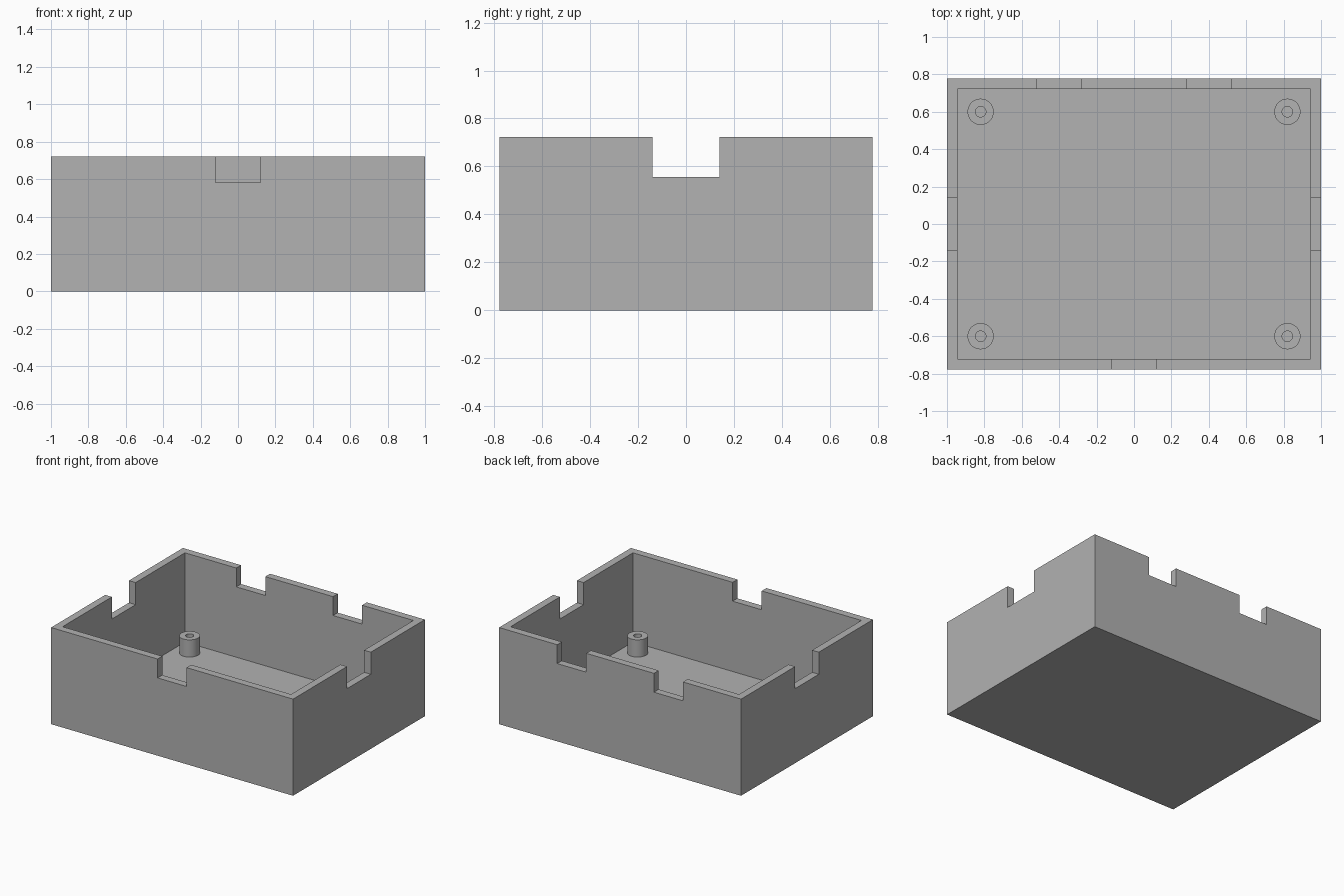
import bpy
import bmesh
import math
from mathutils import Matrix, Vector

default = bpy.data.objects.get("Cube")
if default:
    bpy.data.objects.remove(default, do_unlink=True)

# Overall sizes
HALF_X, HALF_Y, HEIGHT = 1.0, 0.778, 0.722
WALL = 0.0556
FLOOR = 0.0556
POST_TOP = 0.184

grey = bpy.data.materials.new("plain grey")
grey.use_nodes = True
grey.diffuse_color = (0.445, 0.445, 0.445, 1)
grey.node_tree.nodes["Principled BSDF"].inputs["Base Color"].default_value = grey.diffuse_color


def make_object(name, bm):
    mesh = bpy.data.meshes.new(name)
    bmesh.ops.recalc_face_normals(bm, faces=bm.faces)
    bm.to_mesh(mesh)
    bm.free()
    mesh.materials.append(grey)
    obj = bpy.data.objects.new(name, mesh)
    bpy.context.collection.objects.link(obj)
    return obj


def box(name, low, high):
    low, high = Vector(low), Vector(high)
    bm = bmesh.new()
    place = Matrix.Translation((low + high) / 2) @ Matrix.Diagonal((high - low).to_4d())
    bmesh.ops.create_cube(bm, size=1, matrix=place)
    return make_object(name, bm)


def cut(target, cutter):
    cutter.hide_render = True
    mod = target.modifiers.new("cut", "BOOLEAN")
    mod.operation = "DIFFERENCE"
    mod.solver = "EXACT"
    mod.object = cutter
    bpy.context.view_layer.objects.active = target
    bpy.ops.object.modifier_apply(modifier=mod.name)
    bpy.data.objects.remove(cutter, do_unlink=True)


# Open tray: solid block with the inside hollowed out
tray = box("open_tray", (-HALF_X, -HALF_Y, 0), (HALF_X, HALF_Y, HEIGHT))
inner_x, inner_y = HALF_X - WALL, HALF_Y - WALL
cut(tray, box("cavity_cutter", (-inner_x, -inner_y, FLOOR), (inner_x, inner_y, 1)))

# Rim notches: one in front, two at the back, one on each side
for x, side in ((0, -1), (-0.4, 1), (0.4, 1)):
    y = side * HALF_Y
    cut(tray, box("notch_cutter", (x - 0.12, y - 0.1, 0.581), (x + 0.12, y + 0.1, 1)))
for x in (-HALF_X, HALF_X):
    cut(tray, box("notch_cutter", (x - 0.1, -0.14, 0.557), (x + 0.1, 0.14, 1)))


# Hollow corner posts, turned from a ring profile
def post(name, x, y, outer=0.07, hole=0.028):
    bm = bmesh.new()
    profile = [(outer, FLOOR), (outer, POST_TOP), (hole, POST_TOP), (hole, FLOOR)]
    verts = [bm.verts.new((r, 0, z)) for r, z in profile]
    edges = [bm.edges.new(pair) for pair in zip(verts, verts[1:])]
    bmesh.ops.spin(bm, geom=verts + edges, axis=(0, 0, 1), cent=(0, 0, 0),
                   angle=math.tau, steps=48)
    bmesh.ops.remove_doubles(bm, verts=bm.verts, dist=0.0005)
    bmesh.ops.translate(bm, verts=bm.verts, vec=(x, y, 0))
    obj = make_object(name, bm)
    obj.data.shade_smooth()
    obj.data.set_sharp_from_angle(angle=math.radians(30))


for x, side in ((0.82, "left"), (-0.82, "right")):
    for y, end in ((-0.6, "front"), (0.6, "back")):
        post(f"{end}_{side}_post", x, y)
